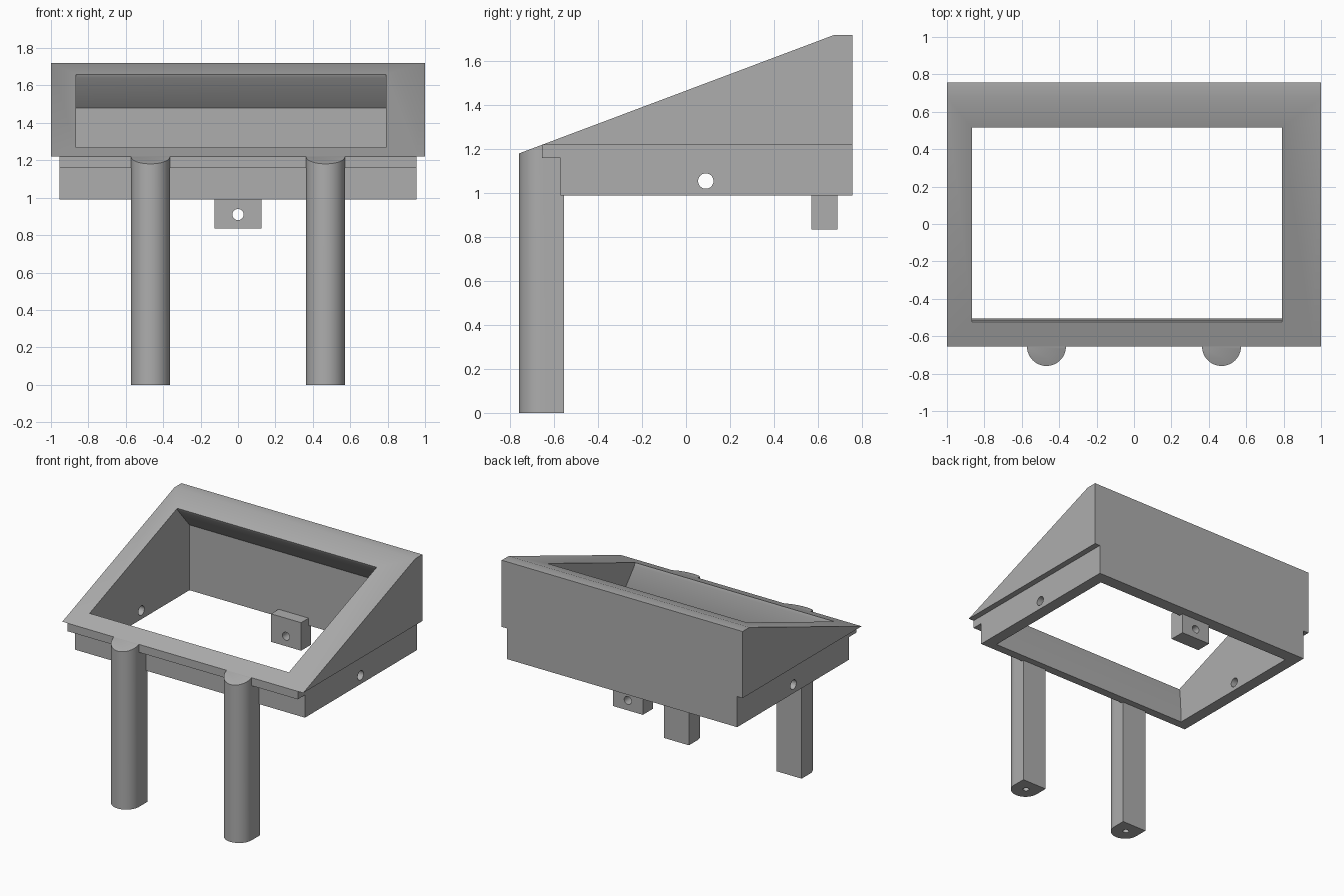
import bpy, bmesh, math
from mathutils import Matrix

cube = bpy.data.objects.get("Cube")
if cube:
    bpy.data.objects.remove(cube, do_unlink=True)

GRAY = (0.42, 0.42, 0.42, 1)
gray = bpy.data.materials.new("plain_gray")
gray.use_nodes = True
gray.diffuse_color = GRAY
gray.node_tree.nodes["Principled BSDF"].inputs["Base Color"].default_value = GRAY

SLOPE = 0.376


def slope_z(y):
    return 1.22 + SLOPE * (y + 0.655)


def make(name, bm):
    bmesh.ops.recalc_face_normals(bm, faces=bm.faces)
    mesh = bpy.data.meshes.new(name)
    bm.to_mesh(mesh)
    bm.free()
    mesh.materials.append(gray)
    ob = bpy.data.objects.new(name, mesh)
    bpy.context.collection.objects.link(ob)
    return ob


def loft(name, rings):
    """Closed solid through rings with equal point counts."""
    bm = bmesh.new()
    loops = [[bm.verts.new(p) for p in ring] for ring in rings]
    n = len(loops[0])
    for a, b in zip(loops, loops[1:]):
        for i in range(n):
            j = (i + 1) % n
            bm.faces.new((a[i], a[j], b[j], b[i]))
    bm.faces.new(loops[0])
    bm.faces.new(loops[-1])
    return make(name, bm)


def side_prism(name, half_width, profile):
    return loft(name, [[(x, y, z) for y, z in profile] for x in (-half_width, half_width)])


def rod(name, radius, length, centre, axis):
    bm = bmesh.new()
    turn = {"X": Matrix.Rotation(math.pi / 2, 4, "Y"),
            "Y": Matrix.Rotation(math.pi / 2, 4, "X"), "Z": Matrix()}[axis]
    bmesh.ops.create_cone(bm, cap_ends=True, segments=32, radius1=radius, radius2=radius,
                          depth=length, matrix=Matrix.Translation(centre) @ turn)
    return make(name, bm)


def boolean(ob, tool, operation):
    tool.hide_render = True
    mod = ob.modifiers.new("cut", "BOOLEAN")
    mod.operation = operation
    mod.solver = "EXACT"
    mod.object = tool
    bpy.context.view_layer.objects.active = ob
    bpy.ops.object.modifier_apply(modifier=mod.name)
    bpy.data.objects.remove(tool, do_unlink=True)


# Sloped housing with a narrower skirt below
housing = side_prism("housing", 1.0, [(-0.655, 1.22), (0.757, 1.22), (0.757, 1.72), (0.675, 1.72)])
skirt = side_prism("skirt", 0.955, [(-0.57, 0.99), (0.757, 0.99), (0.757, 1.3),
                                    (-0.655, 1.22), (-0.655, 1.16), (-0.57, 1.16)])
boolean(housing, skirt, "UNION")


# Cavity: window in the sloped top, flaring out to the inner walls
def ring(right, front, back):
    (fy, fz), (by, bz) = front, back
    return [(-0.865, fy, fz), (right, fy, fz), (right, by, bz), (-0.865, by, bz)]


cavity = loft("cavity", [
    ring(0.79, (-0.544, 1.319), (0.496, 1.71)),
    ring(0.79, (-0.517, 1.249), (0.523, 1.64)),
    ring(0.865, (-0.505, 1.05), (0.66, 1.48)),
    ring(0.865, (-0.505, 0.9), (0.66, 0.9)),
])
boolean(housing, cavity, "DIFFERENCE")
boolean(housing, rod("side_hole", 0.035, 3, (0, 0.09, 1.055), "X"), "DIFFERENCE")

# Mounting tab on the back wall
tab = side_prism("mounting_tab", 0.125, [(0.57, 0.835), (0.69, 0.835), (0.69, 1.045), (0.57, 1.045)])
boolean(tab, rod("tab_hole", 0.03, 1, (0, 0.63, 0.91), "Y"), "DIFFERENCE")


# Legs: rounded front, flat back, top cut along the slope
def leg(name, cx):
    r, cy, steps = 0.104, -0.655, 24
    outline = [(cx - r * math.cos(math.pi * i / steps), cy - r * math.sin(math.pi * i / steps))
               for i in range(steps + 1)]
    outline += [(cx + r, -0.555), (cx - r, -0.555)]
    bm = bmesh.new()
    low = [bm.verts.new((x, y, 0)) for x, y in outline]
    top = [bm.verts.new((x, y, min(slope_z(y), 1.22))) for x, y in outline]
    n = len(outline)
    for i in range(n):
        j = (i + 1) % n
        bm.faces.new((low[i], low[j], top[j], top[i]))
    bm.faces.new(low)
    bm.faces.new(top[:steps + 1])
    bm.faces.new((top[0], top[steps], top[steps + 1], top[steps + 2]))
    ob = make(name, bm)
    boolean(ob, rod("leg_hole", 0.022, 0.4, (cx, -0.65, 0), "Z"), "DIFFERENCE")
    return ob


parts = [housing, tab, leg("left_leg", 0.468), leg("right_leg", -0.468)]

bpy.ops.object.select_all(action="DESELECT")
for ob in parts:
    ob.select_set(True)
bpy.context.view_layer.objects.active = housing
bpy.ops.object.shade_smooth_by_angle(angle=math.radians(30))
